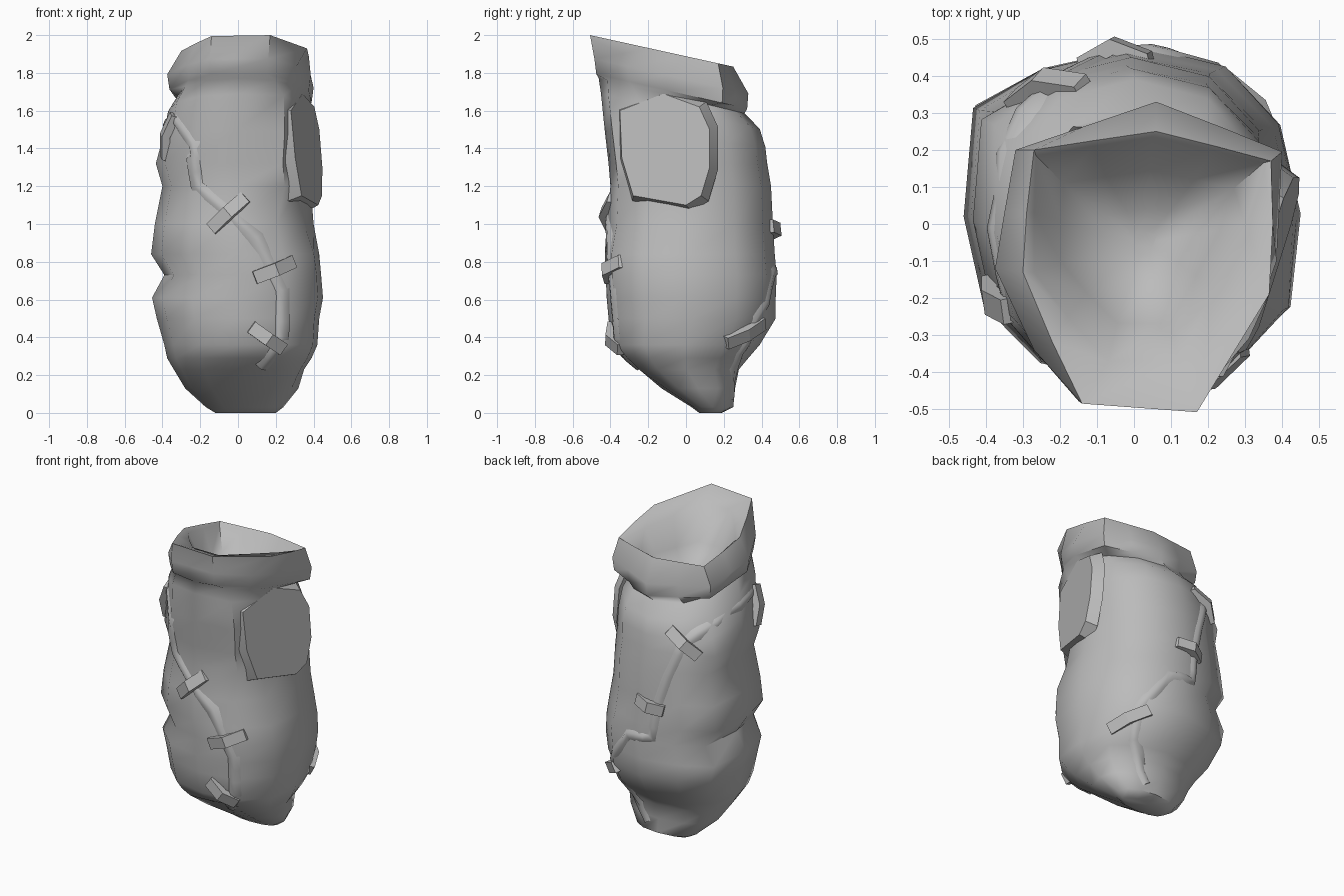
import bpy, bmesh, math
from mathutils import Vector
from mathutils.bvhtree import BVHTree

if "Cube" in bpy.data.objects:
    bpy.data.objects.remove(bpy.data.objects["Cube"])

grey = bpy.data.materials.new("plain_grey")
grey.diffuse_color = (0.5, 0.5, 0.5, 1)
grey.use_nodes = True
grey.node_tree.nodes["Principled BSDF"].inputs["Base Color"].default_value = grey.diffuse_color
SIDES = 12


def make(name, verts, faces, angle=40):
    me = bpy.data.meshes.new(name)
    me.from_pydata([tuple(v) for v in verts], [], faces)
    bm = bmesh.new()
    bm.from_mesh(me)
    bmesh.ops.recalc_face_normals(bm, faces=bm.faces)
    bm.to_mesh(me)
    bm.free()
    me.materials.append(grey)
    ob = bpy.data.objects.new(name, me)
    bpy.context.collection.objects.link(ob)
    bpy.ops.object.select_all(action='DESELECT')
    ob.select_set(True)
    bpy.context.view_layer.objects.active = ob
    bpy.ops.object.shade_smooth_by_angle(angle=math.radians(angle))
    return ob


def loft(rings):
    n = len(rings[0])
    verts = [p for r in rings for p in r]
    faces = [(k * n + i, k * n + (i + 1) % n, (k + 1) * n + (i + 1) % n, (k + 1) * n + i)
             for k in range(len(rings) - 1) for i in range(n)]
    faces += [tuple(range(n))[::-1], tuple(range(len(verts) - n, len(verts)))]
    return verts, faces


def oval(z, xl, xr, yf, yb, tilt=0.0, power=0.9):
    pts = []
    for i in range(SIDES):
        a = 2 * math.pi * i / SIDES
        c, s = math.cos(a), math.sin(a)
        x = (xl + xr) / 2 + (xr - xl) / 2 * math.copysign(abs(c) ** power, c)
        y = (yf + yb) / 2 + (yb - yf) / 2 * math.copysign(abs(s) ** power, s)
        # Fuller cloth at the back left and front right
        if i == 5 and .3 < z < 1.5:
            x, y = x * 1.07, y * 1.2
        if i in (10, 11) and .2 < z < 1:
            x, y = x * 1.07, y * 1.05
        if i == 10 and 1 < z < 1.62:
            x, y = x * 1.22, y * 1.03
        if i == 11 and 1.1 < z < 1.62:
            x, y = x * .95, y * .95
        # Slight tuck under the front
        if i == 9 and z == .23:
            y += .04
        pts.append(Vector((x, y, z + tilt * y)))
    return pts


def outline_ring(points, z, tilt, sx=1, sy=1, cx=.04, cy=.02):
    pts = []
    for x, y in points:
        x, y = cx + (x - cx) * sx, cy + (y - cy) * sy
        pts.append(Vector((x, y, z + tilt * y)))
    return pts


# Sack body: base, belly, side fold, shoulder and neck
rows = [
    (0.0, -.12, .20, .07, .19), (.03, -.17, .24, .03, .25),
    (.13, -.28, .32, -.13, .26), (.23, -.34, .35, -.27, .28),
    (.29, -.375, .39, -.335, .33), (.36, -.39, .42, -.395, .39),
    (.5, -.43, .43, -.41, .475), (.61, -.455, .45, -.42, .475),
    (.73, -.39, .44, -.425, .48), (.84, -.46, .43, -.43, .47),
    (1.0, -.44, .40, -.42, .46), (1.2, -.40, .385, -.40, .45),
    (1.32, -.435, .385, -.41, .43), (1.45, -.40, .385, -.43, .42, -.1),
    (1.59, -.37, .37, -.45, .39, -.22), (1.66, -.32, .35, -.462, .31, -.24)]
rings = [oval(*r) for r in rows]
skin = SIDES * (len(rows) - 1)

# Flared collar, irregular mouth and shallow hollow inside
collar = [(.385, -.10), (.40, .195), (.24, .26), (.06, .33), (-.13, .265), (-.32, .2),
          (-.35, .03), (-.375, -.12), (-.27, -.34), (-.15, -.478), (.16, -.485), (.31, -.31)]
mouth = [(.375, 0), (.37, .17), (.22, .21), (.06, .25), (-.11, .225), (-.27, .2),
         (-.29, .03), (-.30, -.13), (-.22, -.32), (-.14, -.485), (.17, -.508), (.365, -.19)]
inner = [(.30, 0), (.35, .165), (.21, .2), (.05, .235), (-.11, .21), (-.265, .185),
         (-.27, .03), (-.27, -.13), (-.18, -.25), (-.07, -.37), (.12, -.37), (.215, -.18)]
rings += [outline_ring(collar, 1.685, -.23, .97, .98),
          outline_ring(collar, 1.765, -.225),
          outline_ring(mouth, 1.888, -.22),
          outline_ring(inner, 1.868, -.2),
          outline_ring(inner, 1.71, -.08, .75, .68, .03, -.05),
          outline_ring(inner, 1.63, 0, .35, .32, .03, -.05),
          outline_ring(inner, 1.615, 0, .1, .1, .03, -.05)]
verts, faces = loft(rings)
make("sack_body", verts, faces, 55)
# Outer skin only, for laying details on the cloth
tree = BVHTree.FromPolygons(verts, faces[:skin])


def snap(p):
    co, n, _, _ = tree.find_nearest(Vector(p))
    out = Vector((co.x, co.y, 0))
    return co, (n if n.dot(out) > 0 else -n)


# Flat raised seam winding around the sack
path = [(.13, -.25, .25), (.23, -.38, .40), (.23, -.38, .65), (.10, -.42, .93), (-.05, -.42, 1.06),
        (-.22, -.38, 1.2), (-.24, -.36, 1.42), (-.33, -.25, 1.55), (-.38, .1, 1.52),
        (-.24, .37, 1.39), (-.16, .43, 1.17), (-.1, .45, .97), (-.07, .45, .76), (.1, .46, .74),
        (.26, .36, .5), (.26, .3, .3), (.11, .26, .08)]
fine = []
for a, b in zip(path, path[1:]):
    a, b = Vector(a), Vector(b)
    fine += [a.lerp(b, t / 3) for t in range(3)]
fine.append(Vector(path[-1]))
spots = [snap(p) for p in fine]
sections = []
for k, (co, n) in enumerate(spots):
    t = spots[min(k + 1, len(spots) - 1)][0] - spots[max(k - 1, 0)][0]
    s = t.cross(n).normalized()
    sections.append([co + s * .045 - n * .012, co + s * .015 + n * .012,
                     co - s * .015 + n * .012, co - s * .045 - n * .012])
make("seam", *loft(sections), angle=50)


# Chunky stitches bridging the seam
def stitch(name, pos, direction, width=.07):
    d = Vector(direction)
    _, n = snap(pos)
    s = d.cross(n).normalized() * width / 2
    secs = []
    for t, lift in ((-.5, .005), (0, .035), (.5, .005)):
        c, _ = snap(Vector(pos) + d * t)
        top, low = c + n * (lift + .014), c + n * (lift - .03)
        secs.append([low - s, low + s, top + s, top - s])
    make(name, *loft(secs), angle=20)


stitches = [((-.35, -.2, 1.46), (.08, -.06, .23)), ((-.05, -.43, 1.06), (.2, 0, .17)),
            ((.2, -.39, .76), (.22, .08, .09)), ((.16, -.38, .39), (.18, .05, -.13)),
            ((-.24, .37, 1.39), (-.2, -.03, -.15)), ((-.05, .46, .97), (.2, 0, .04)),
            ((.3, .3, .43), (-.17, .17, .12))]
for i, (pos, d) in enumerate(stitches):
    stitch("stitch_%d" % (i + 1), pos, d)

# Flat patch on the right side
edge = [(-.35, 1.6), (-.12, 1.69), (.07, 1.62), (.125, 1.5), (.125, 1.3),
        (.08, 1.15), (0, 1.1), (-.28, 1.15), (-.34, 1.35)]


def patch_ring(scale, sink):
    pts = []
    for y, z in edge:
        y, z = -.25 + (y + .25) * scale, 1.39 + (z - 1.39) * scale
        pts.append(Vector((.30 + (y + .35) * .30 - .08 * (z - 1.35) - sink, y, z)))
    return pts


make("side_patch", *loft([patch_ring(1.12, .075), patch_ring(1, 0)]), angle=25)
